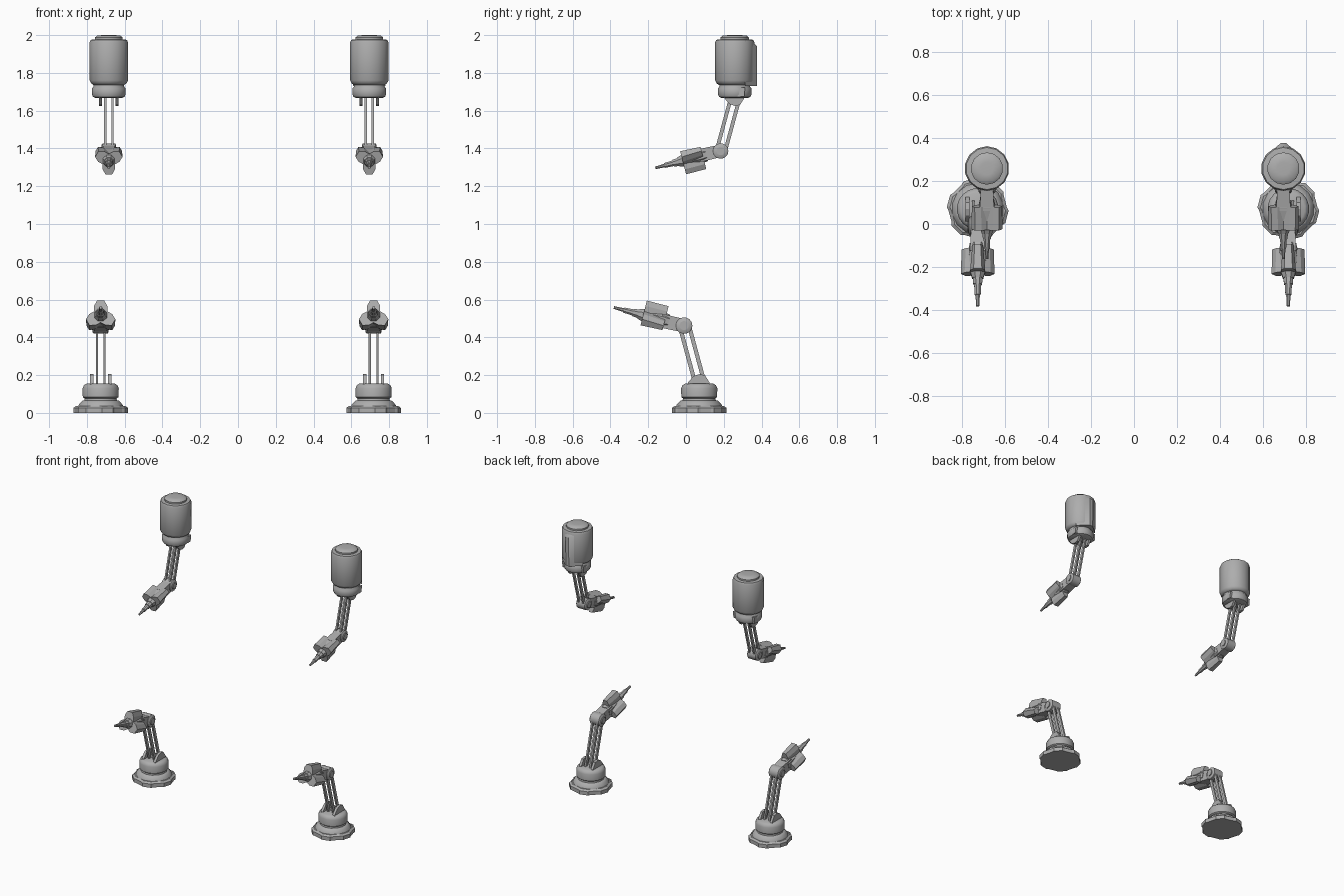
import bpy, bmesh, math
from mathutils import Matrix, Vector

if "Cube" in bpy.data.objects:
    bpy.data.objects.remove(bpy.data.objects["Cube"])

metal = bpy.data.materials.new("light grey metal")
metal.use_nodes = True
GREY = (0.42, 0.42, 0.42, 1)
metal.diffuse_color = GREY
shader = metal.node_tree.nodes["Principled BSDF"]
shader.inputs["Base Color"].default_value = GREY
shader.inputs["Roughness"].default_value = 0.7


def finish(name, bm, matrix, smooth=False):
    bm.transform(matrix)
    bmesh.ops.recalc_face_normals(bm, faces=bm.faces)
    mesh = bpy.data.meshes.new(name)
    bm.to_mesh(mesh)
    bm.free()
    mesh.materials.append(metal)
    obj = bpy.data.objects.new(name, mesh)
    bpy.context.collection.objects.link(obj)
    if smooth:
        bpy.ops.object.select_all(action="DESELECT")
        obj.select_set(True)
        bpy.context.view_layer.objects.active = obj
        bpy.ops.object.shade_smooth_by_angle(angle=math.radians(40))
    return obj


def loft(name, rings, matrix, smooth=False):
    """Skin a list of equal-length rings and cap both ends."""
    bm = bmesh.new()
    loops = [[bm.verts.new(p) for p in ring] for ring in rings]
    n = len(loops[0])
    for a, b in zip(loops, loops[1:]):
        for i in range(n):
            j = (i + 1) % n
            bm.faces.new((a[i], a[j], b[j], b[i]))
    bm.faces.new(loops[0])
    bm.faces.new(loops[-1])
    return finish(name, bm, matrix, smooth)


def circle(r, z, n):
    return [(r * math.cos(math.tau * (i + 0.5) / n),
             r * math.sin(math.tau * (i + 0.5) / n), z) for i in range(n)]


def lathe(name, profile, matrix, sides=14, smooth=True):
    return loft(name, [circle(r, z, sides) for r, z in profile], matrix, smooth)


def plate(name, outline, x0, x1, matrix):
    """Extrude a (y, z) outline from x0 to x1."""
    return loft(name, [[(x, y, z) for y, z in outline] for x in (x0, x1)], matrix)


def rect(x, v0, v1, u):
    return [(-x, v0, u), (x, v0, u), (x, v1, u), (-x, v1, u)]


def bar(name, a, b, wx, wy, matrix):
    """Straight square bar between two points in the y-z plane."""
    rings = [[(p[0] + sx * wx, p[1] + sy * wy, p[2])
              for sx, sy in ((-1, -1), (1, -1), (1, 1), (-1, 1))] for p in (a, b)]
    loft(name, rings, matrix)


ELBOW = Vector((0, -0.08, 0.307))
ALONG_X = Matrix.Rotation(math.pi / 2, 4, "Y")


def arm(tag, base):
    # pivot fins standing on the hub
    fin = [(-0.065, -0.03), (-0.06, 0.005), (-0.03, 0.04), (0, 0.05),
           (0.03, 0.045), (0.055, 0.005), (0.06, -0.03)]
    for side, s in (("left", 1), ("right", -1)):
        plate(f"{tag}_{side}_pivot_fin", fin, s * 0.038, s * 0.056, base)
        # twin struts to the elbow
        for row, y in (("front", -0.024), ("rear", 0.026)):
            bar(f"{tag}_{side}_{row}_strut", (s * 0.02, y + 0.006, -0.01),
                (s * 0.02, ELBOW.y + y, ELBOW.z), 0.006, 0.011, base)

    # elbow joint
    joint = base @ Matrix.Translation(ELBOW) @ ALONG_X
    lathe(f"{tag}_elbow", [(0.036, -0.042), (0.044, -0.036),
                           (0.044, 0.036), (0.036, 0.042)], joint)
    lathe(f"{tag}_elbow_pin", [(0.024, -0.048), (0.024, 0.048)], joint)

    # forearm frame: local z runs to the tip, local y is its upper side
    along = Vector((0, -0.968, 0.25))
    up = Vector((0, 0.25, 0.968))
    frame = Matrix((Vector((1, 0, 0)), up, along)).transposed().to_4x4()
    fore = base @ Matrix.Translation(ELBOW) @ frame
    loft(f"{tag}_forearm_link", [rect(0.03, -0.036, 0.034, 0.0),
                                 rect(0.036, -0.042, 0.032, 0.125)], fore)
    lathe(f"{tag}_tool_body", [(0.04, 0.085), (0.045, 0.11),
                               (0.036, 0.225), (0.028, 0.25)], fore, 8, False)
    # stepped spike
    lathe(f"{tag}_spike", [(0.027, 0.22), (0.022, 0.28), (0.018, 0.28),
                           (0.015, 0.33), (0.011, 0.33), (0.008, 0.384)],
          fore, 8, False)
    # three claws around the tool
    for i, label in enumerate(("upper", "lower_left", "lower_right")):
        turn = fore @ Matrix.Rotation(math.tau * i / 3, 4, "Z")
        rings = [[(-w, 0.016, u), (w, 0.016, u), (w, 0.05, u),
                  (w * 0.55, 0.079, u), (-w * 0.55, 0.079, u), (-w, 0.05, u)]
                 for w, u in ((0.025, 0.105), (0.035, 0.224))]
        loft(f"{tag}_{label}_claw", rings, turn)


# floor arms
for tag, x in (("floor_left", 0.718), ("floor_right", -0.727)):
    ground = Matrix.Translation((x, 0.07, 0))
    foot = []
    for i in range(24):
        r = 0.144 if i // 2 % 2 else 0.136
        a = math.tau * (i + 0.5 + (0.3 if i % 2 else -0.3)) / 24
        foot.append((r * math.cos(a), r * math.sin(a)))
    loft(f"{tag}_foot", [[(px * k, py * k, z) for px, py in foot]
                         for k, z in ((1, 0), (1, 0.027), (0.9, 0.037))], ground)
    lathe(f"{tag}_pedestal", [(0.122, 0.03), (0.12, 0.042), (0.106, 0.058),
                              (0.1, 0.064), (0.088, 0.066), (0.086, 0.08)], ground)
    lathe(f"{tag}_hub", [(0.086, 0.076), (0.096, 0.084), (0.097, 0.13),
                         (0.09, 0.146), (0.076, 0.155)], ground, 20)
    arm(tag, ground @ Matrix.Translation((0, 0, 0.155)))

# ceiling arms hang upside down from canisters
for tag, x in (("ceiling_left", 0.695), ("ceiling_right", -0.684)):
    spot = Matrix.Translation((x, 0.258, 0))
    lathe(f"{tag}_canister", [(0.085, 1.737), (0.096, 1.745), (0.104, 1.76),
                              (0.104, 1.962), (0.098, 1.975), (0.075, 1.977),
                              (0.075, 1.988), (0.062, 1.998), (0.03, 2.0)], spot)
    lathe(f"{tag}_hub", [(0.07, 1.667), (0.084, 1.673), (0.09, 1.686),
                         (0.09, 1.718), (0.082, 1.728), (0.082, 1.74)], spot, 20)
    # clamp block behind the hub
    plate(f"{tag}_hub_clamp", [(0.015, 1.675), (0.05, 1.675), (0.055, 1.722),
                               (0.01, 1.722)], -0.086, 0.086, spot)
    arm(tag, spot @ Matrix.Translation((0, 0, 1.672))
        @ Matrix.Diagonal((0.93, 0.93, -0.93, 1)))

# ridge on the back of the left canister
ridge = [[(-0.085, 0.055, z), (0.085, 0.055, z), (0.012, y, z), (-0.012, y, z)]
         for y, z in ((0.117, 1.73), (0.119, 1.94), (0.085, 1.972))]
loft("ceiling_left_back_ridge", ridge, Matrix.Translation((0.695, 0.258, 0)), True)
